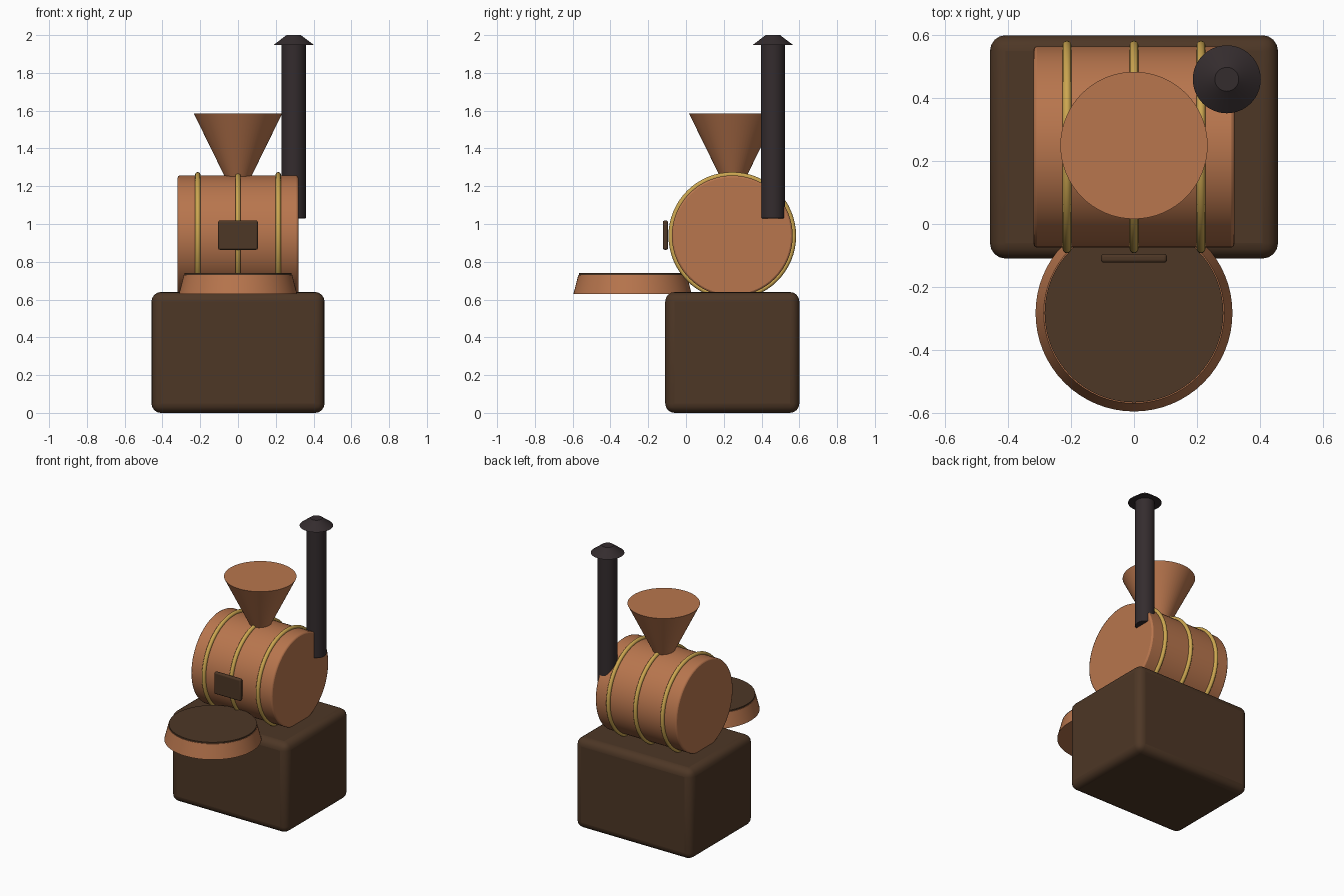
import bpy
import math

cube = bpy.data.objects.get("Cube")
if cube:
    bpy.data.objects.remove(cube, do_unlink=True)


def material(name, rgb):
    mat = bpy.data.materials.new(name)
    mat.use_nodes = True
    mat.diffuse_color = (*rgb, 1)
    mat.node_tree.nodes["Principled BSDF"].inputs["Base Color"].default_value = (*rgb, 1)
    return mat


copper = material("copper", (0.48, 0.18, 0.075))
brown = material("dark brown", (0.075, 0.038, 0.019))
brass = material("brass", (0.60, 0.38, 0.08))
iron = material("dark iron", (0.034, 0.025, 0.027))


def finish(name, mat, bevel=0, segments=3):
    obj = bpy.context.object
    obj.name = name
    obj.data.materials.append(mat)
    bpy.ops.object.transform_apply(location=False, rotation=True, scale=True)
    if bevel:
        mod = obj.modifiers.new("Rounded edges", "BEVEL")
        mod.width = bevel
        mod.segments = segments
        mod.limit_method = "ANGLE"
    bpy.ops.object.shade_smooth_by_angle(angle=math.radians(35))
    return obj


def box(name, size, location, mat, bevel):
    bpy.ops.mesh.primitive_cube_add(size=1, location=location)
    bpy.context.object.scale = size
    return finish(name, mat, bevel, 4)


def frustum(name, r_low, r_high, z_low, z_high, xy, mat, bevel=0):
    bpy.ops.mesh.primitive_cone_add(
        vertices=64, radius1=r_low, radius2=r_high, depth=z_high - z_low,
        location=(*xy, (z_low + z_high) / 2))
    return finish(name, mat, bevel)


# Base cabinet
box("base_cabinet", (0.916, 0.71, 0.64), (0, 0.245, 0.32), brown, 0.05)

# Horizontal drum with its bands
drum_y, drum_z = 0.245, 0.937
bpy.ops.mesh.primitive_cylinder_add(
    vertices=64, radius=0.32, depth=0.638,
    location=(0, drum_y, drum_z), rotation=(0, math.pi / 2, 0))
finish("drum", copper, 0.01, 2)

for name, x in (("right", -0.213), ("middle", 0), ("left", 0.213)):
    bpy.ops.mesh.primitive_torus_add(
        major_radius=0.324, minor_radius=0.014, major_segments=64, minor_segments=12,
        location=(x, drum_y, drum_z), rotation=(0, math.pi / 2, 0))
    finish(name + "_drum_band", brass)

# Front door plate
box("drum_door", (0.21, 0.028, 0.155), (0, -0.109, 0.941), brown, 0.01)

# Filling hopper
frustum("hopper", 0.045, 0.234, 1.2, 1.585, (0, 0.25), copper)

# Chimney and its cap
pipe = (0.295, 0.46)
frustum("chimney_pipe", 0.064, 0.064, 1.03, 1.96, pipe, iron, 0.004)
frustum("chimney_cap", 0.108, 0.038, 1.947, 2.0, pipe, iron)

# Cooling tray
tray = (0, -0.283)
frustum("cooling_tray", 0.313, 0.287, 0.63, 0.73, tray, copper)
frustum("tray_surface", 0.284, 0.284, 0.722, 0.74, tray, brown)
